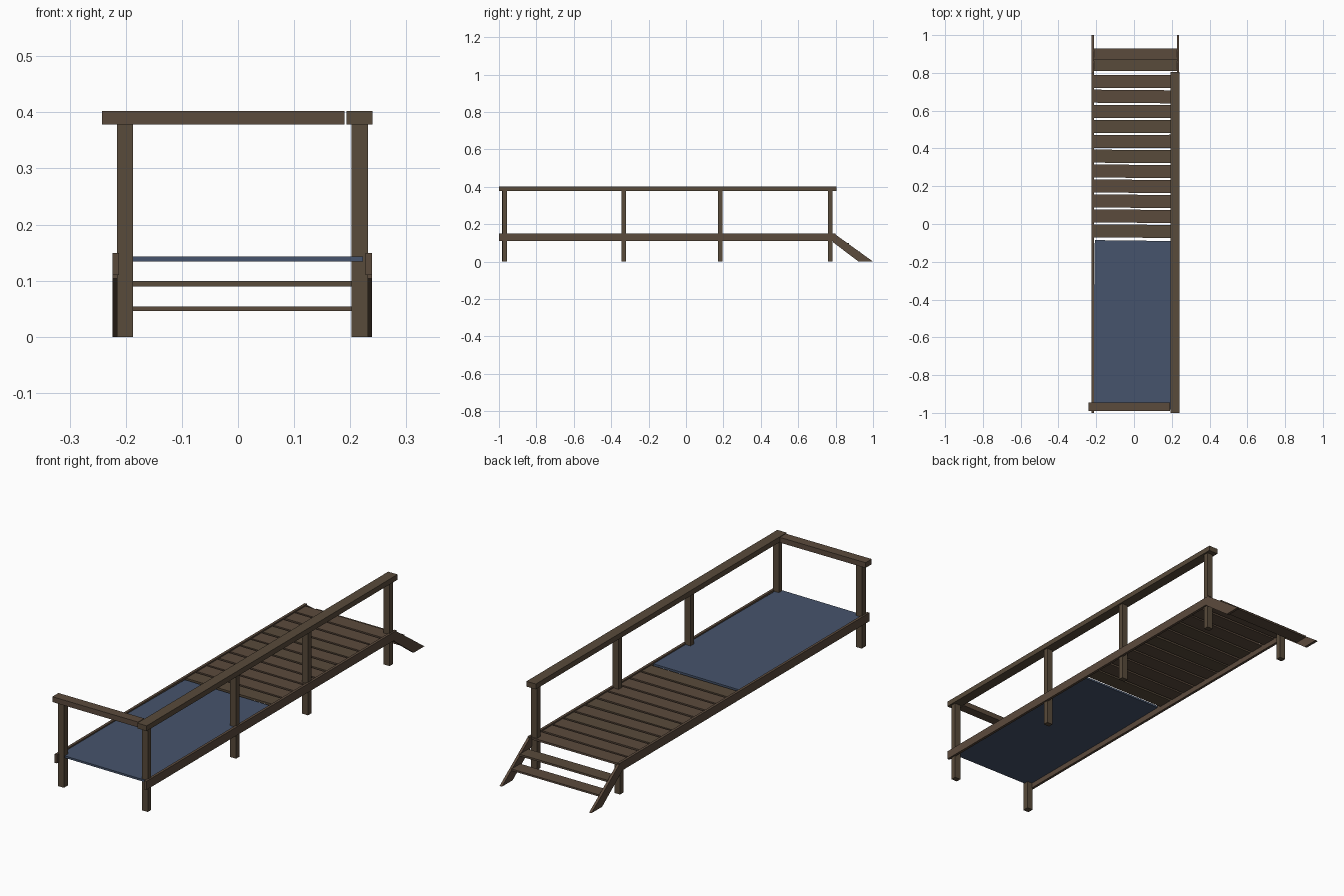
import bpy, bmesh, math, random
from mathutils import Matrix

if "Cube" in bpy.data.objects:
    bpy.data.objects.remove(bpy.data.objects["Cube"])

random.seed(4)


def material(name, rgb):
    m = bpy.data.materials.new(name)
    m.diffuse_color = (*rgb, 1)
    m.use_nodes = True
    m.node_tree.nodes["Principled BSDF"].inputs["Base Color"].default_value = m.diffuse_color
    return m


BROWN = material("brown wood", (0.105, 0.069, 0.046))
OLIVE = material("weathered wood", (0.098, 0.069, 0.043))
BLUE = material("blue mat", (0.061, 0.088, 0.150))


def finish(bm, name, mat):
    bmesh.ops.recalc_face_normals(bm, faces=bm.faces)
    me = bpy.data.meshes.new(name)
    bm.to_mesh(me)
    bm.free()
    me.materials.append(mat)
    ob = bpy.data.objects.new(name, me)
    bpy.context.collection.objects.link(ob)
    return ob


def box(name, x, y, z, mat, turn=0.0):
    """Box from (min, max) ranges, optionally turned about z."""
    bm = bmesh.new()
    bmesh.ops.create_cube(bm, size=1)
    size = [b - a for a, b in (x, y, z)]
    mid = [(a + b) / 2 for a, b in (x, y, z)]
    bmesh.ops.scale(bm, vec=size, verts=bm.verts)
    bmesh.ops.rotate(bm, matrix=Matrix.Rotation(turn, 3, 'Z'), verts=bm.verts)
    bmesh.ops.translate(bm, vec=mid, verts=bm.verts)
    return finish(bm, name, mat)


def side_profile(name, x, points, mat):
    """Extrude a (y, z) outline across an x range."""
    bm = bmesh.new()
    face = bm.faces.new([bm.verts.new((x[0], y, z)) for y, z in points])
    ext = bmesh.ops.extrude_face_region(bm, geom=[face])
    new = [v for v in ext["geom"] if isinstance(v, bmesh.types.BMVert)]
    bmesh.ops.translate(bm, vec=(x[1] - x[0], 0, 0), verts=new)
    return finish(bm, name, mat)


LEFT, RIGHT = (-0.224, -0.212), (0.227, 0.239)
DECK_Z = (0.134, 0.143)

# Long side beams and the stair stringers that continue them
for side, x in (("left", LEFT), ("right", RIGHT)):
    box(side + "_beam", x, (-1, 0.8), (0.11, 0.149), BROWN)
    side_profile(side + "_stringer", x,
                 [(0.785, 0.149), (0.8, 0.144), (1.0, 0), (0.923, 0), (0.785, 0.104)], BROWN)

# Posts: four under the handrail, one tall and one short on the left
for i, y in enumerate((-0.968, -0.333, 0.184, 0.771)):
    box(f"right_post_{i + 1}", (0.202, 0.232), (y - 0.012, y + 0.012), (0, 0.378), OLIVE)
box("left_front_post", (-0.216, -0.187), (-0.985, -0.956), (0, 0.378), OLIVE)
box("left_back_post", (-0.216, -0.187), (0.759, 0.783), (0, 0.134), OLIVE)

# Handrails
box("side_handrail", (0.193, 0.24), (-1, 0.805), (0.378, 0.402), OLIVE)
box("front_handrail", (-0.242, 0.19), (-0.99, -0.946), (0.378, 0.402), BROWN)

# Blue mat on the front half, laid slightly askew
box("blue_mat", (-0.213, 0.228), (-0.981, -0.088), DECK_Z, BLUE, -0.012)

# Deck planks, each a little crooked
for i in range(11):
    y = -0.038 + i * 0.0792
    box(f"deck_plank_{i + 1}", (-0.214, 0.229), (y - 0.0345, y + 0.0345), DECK_Z,
        OLIVE if i in (0, 5, 7) else BROWN, random.uniform(-0.012, 0.006))

# Stair treads
box("upper_tread", (-0.214, 0.229), (0.81, 0.872), (0.09, 0.099), OLIVE)
box("lower_tread", (-0.214, 0.229), (0.868, 0.93), (0.046, 0.054), BROWN)
